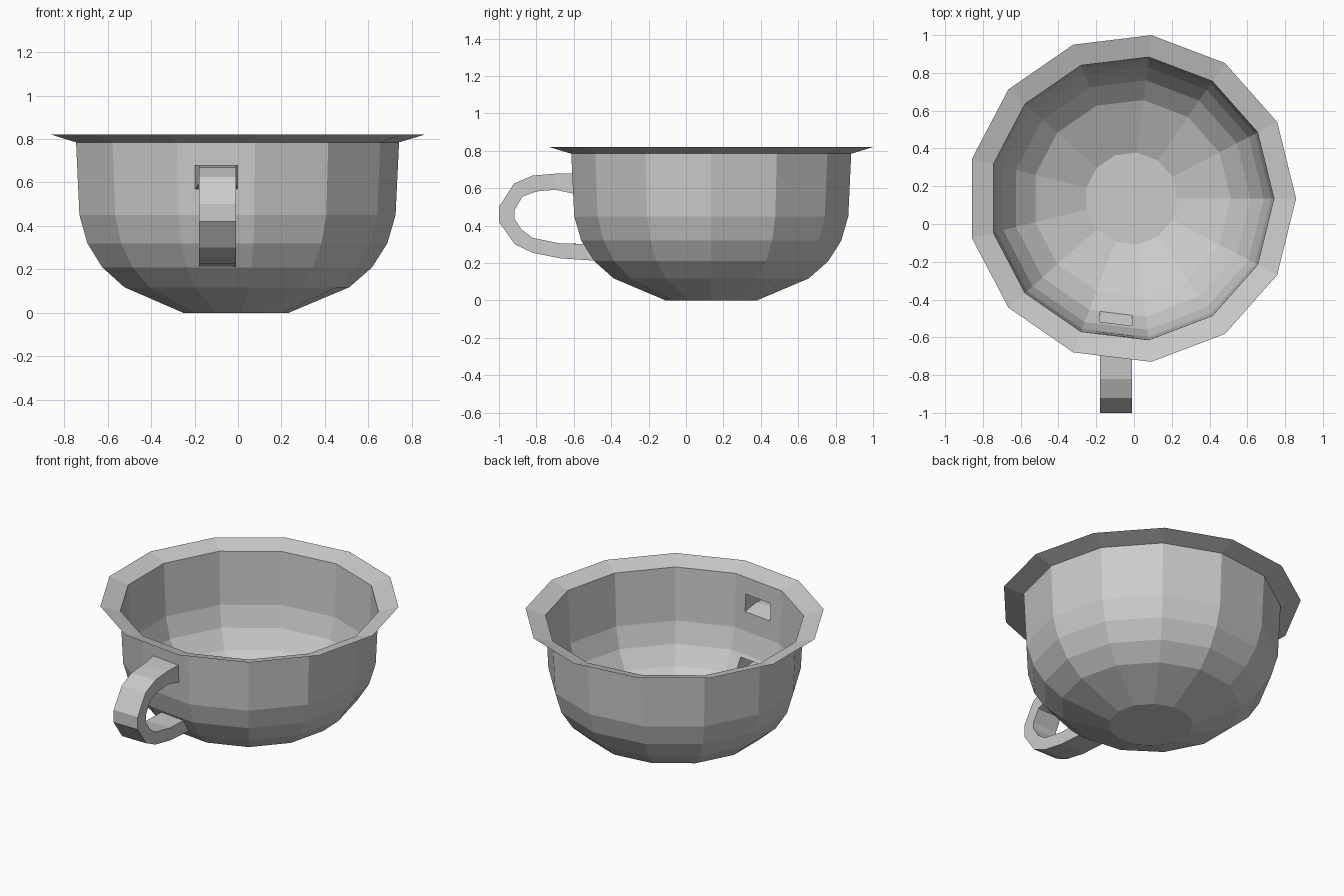
import bpy, bmesh, math
from mathutils import Vector

if "Cube" in bpy.data.objects:
    bpy.data.objects.remove(bpy.data.objects["Cube"])

SIDES = 13
CX, CY = -0.013, 0.135
PROFILE = [(0.245, 0), (0.525, 0.118), (0.63, 0.21), (0.70, 0.32),
           (0.738, 0.45), (0.754, 0.785), (0.871, 0.82)]


def finish(bm, name):
    mesh = bpy.data.meshes.new(name)
    bm.to_mesh(mesh)
    bm.free()
    obj = bpy.data.objects.new(name, mesh)
    bpy.context.collection.objects.link(obj)
    return obj


def punch(bm, face, x0, x1, z0, z1):
    """Replace a wall face by a frame around a four-sided opening."""
    face.normal_update()
    n, p = face.normal.copy(), face.calc_center_median()
    outer = list(face.verts)
    mid = p
    corners = []
    for v in outer:
        x = x1 if v.co.x > mid.x else x0
        z = z1 if v.co.z > mid.z else z0
        y = p.y - (n.x * (x - p.x) + n.z * (z - p.z)) / n.y
        corners.append(bm.verts.new((x, y, z)))
    bm.faces.remove(face)
    for i in range(4):
        j = (i + 1) % 4
        bm.faces.new((outer[i], outer[j], corners[j], corners[i]))
    # order: top left, top right, bottom right, bottom left
    top = sorted((c.co.copy() for c in corners if c.co.z > (z0 + z1) / 2), key=lambda c: c.x)
    low = sorted((c.co.copy() for c in corners if c.co.z <= (z0 + z1) / 2), key=lambda c: c.x)
    return [top[0], top[1], low[1], low[0]]


# Cup: thin faceted bowl with flared rim
bm = bmesh.new()
rings = []
for r, z in PROFILE:
    rings.append([bm.verts.new((CX + r * math.cos(math.tau * k / SIDES),
                                CY + r * math.sin(math.tau * k / SIDES), z))
                  for k in range(SIDES)])
bm.faces.new(rings[0][::-1])
wall = {}
for i in range(len(rings) - 1):
    a, b = rings[i], rings[i + 1]
    for k in range(SIDES):
        m = (k + 1) % SIDES
        wall[i, k] = bm.faces.new((a[k], a[m], b[m], b[k]))

# Openings where the handle joins the front facet
upper = punch(bm, wall[4, 9], -0.197, -0.003, 0.57, 0.68)
lower = punch(bm, wall[2, 9], -0.18, -0.01, 0.213, 0.302)
finish(bm, "cup_bowl")

# Handle: hollow four-sided loop between the two openings
OUTER = [(-.70, .678), (-.82, .668), (-.92, .625), (-1, .50), (-1, .42),
         (-.915, .30), (-.82, .255), (-.67, .225)]
INNER = [(-.70, .592), (-.80, .583), (-.875, .555), (-.918, .48), (-.918, .44),
         (-.88, .38), (-.82, .335), (-.67, .305)]
HX0, HX1 = -0.18, -0.01
sections = [upper]
for (oy, oz), (iy, iz) in zip(OUTER, INNER):
    sections.append([Vector((HX0, oy, oz)), Vector((HX1, oy, oz)),
                     Vector((HX1, iy, iz)), Vector((HX0, iy, iz))])
# the loop turns over, so its outer side meets the lower edge of the opening
sections.append([lower[3], lower[2], lower[1], lower[0]])

bm = bmesh.new()
loops = [[bm.verts.new(c) for c in s] for s in sections]
for a, b in zip(loops, loops[1:]):
    for i in range(4):
        j = (i + 1) % 4
        bm.faces.new((a[i], b[i], b[j], a[j]))
bmesh.ops.recalc_face_normals(bm, faces=bm.faces)
finish(bm, "cup_handle")
